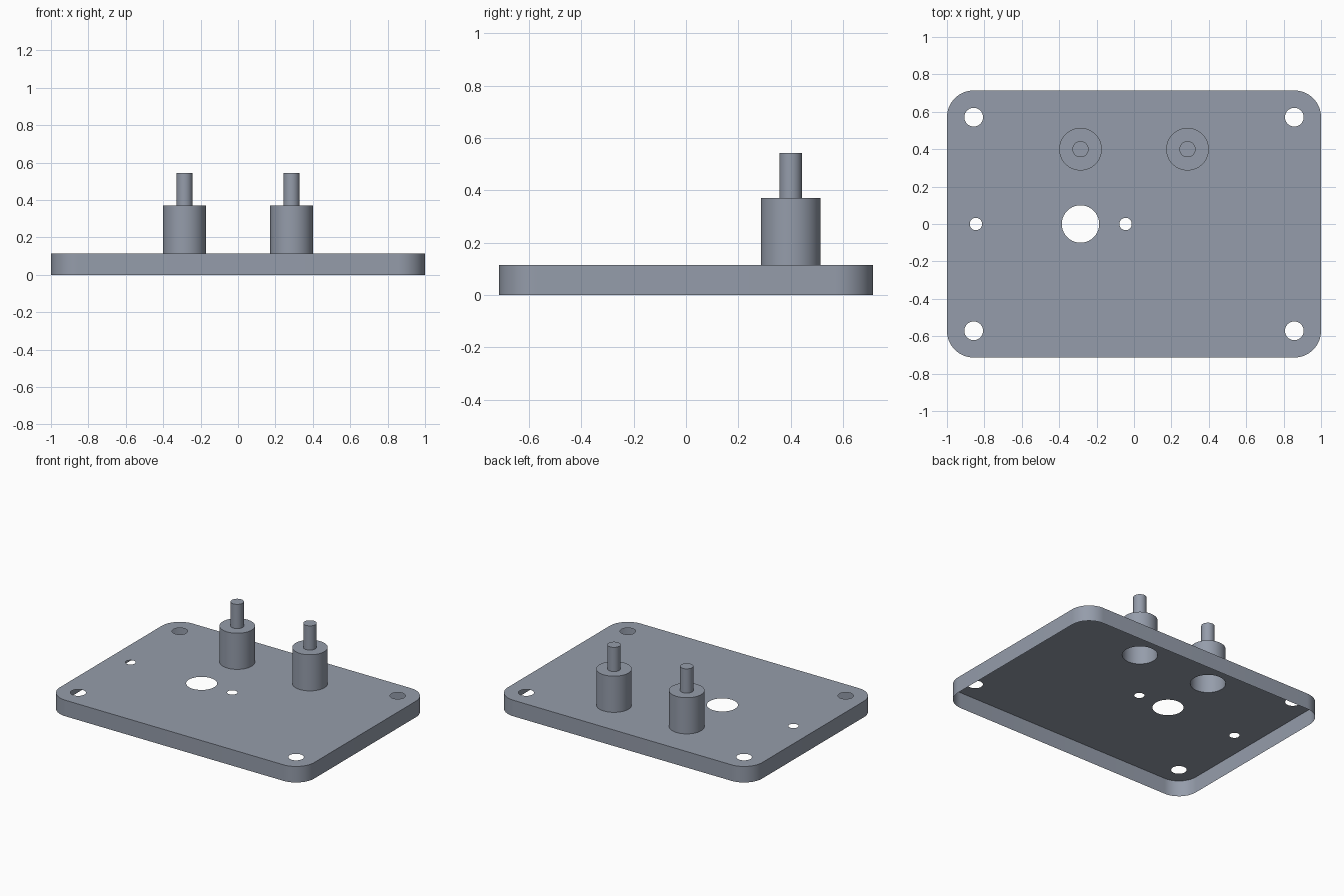
import bpy, bmesh
from math import cos, sin, pi
from mathutils import Vector

cube = bpy.data.objects.get("Cube")
if cube:
    bpy.data.objects.remove(cube)

STEEL = (0.30, 0.335, 0.405, 1)
steel = bpy.data.materials.new("blue grey steel")
steel.use_nodes = True
steel.diffuse_color = STEEL
steel.node_tree.nodes["Principled BSDF"].inputs["Base Color"].default_value = STEEL

HALF_X, HALF_Y, CORNER = 1.0, 0.714, 0.143
TOP = 0.114
BOSS_X, BOSS_Y, BOSS_R, BOSS_TOP = 0.286, 0.4, 0.114, 0.371
PIN_R, PIN_TOP = 0.043, 0.543
SEGMENTS = 64


def arc(cx, cy, r, start, sweep, count):
    """Points along an arc, the end point left out."""
    return [(cx + r * cos(start + sweep * i / count),
             cy + r * sin(start + sweep * i / count)) for i in range(count)]


def circle(cx, cy, r):
    return arc(cx, cy, r, 0, 2 * pi, SEGMENTS)


def ring(bm, points, z):
    return [bm.verts.new((x, y, z)) for x, y in points]


def bridge(bm, low, high):
    n = len(low)
    for i in range(n):
        j = (i + 1) % n
        bm.faces.new((low[i], low[j], high[j], high[i]))


def finish(bm, name):
    mesh = bpy.data.meshes.new(name)
    bm.to_mesh(mesh)
    bm.free()
    mesh.materials.append(steel)
    obj = bpy.data.objects.new(name, mesh)
    bpy.context.collection.objects.link(obj)
    bpy.ops.object.select_all(action='DESELECT')
    obj.select_set(True)
    bpy.context.view_layer.objects.active = obj
    bpy.ops.object.shade_smooth_by_angle()
    return obj


# Rounded plate outline, counter-clockwise from the right side
outline = []
for k, (sx, sy) in enumerate([(1, 1), (-1, 1), (-1, -1), (1, -1)]):
    cx, cy = sx * (HALF_X - CORNER), sy * (HALF_Y - CORNER)
    outline += arc(cx, cy, CORNER, k * pi / 2, pi / 2, 16)
    end = (k + 1) * pi / 2
    outline.append((cx + CORNER * cos(end), cy + CORNER * sin(end)))

# Openings: corner screws, shaft hole, two small holes, hollow boss bases
holes = [circle(sx * 0.857, sy * 0.571, 0.05) for sx in (-1, 1) for sy in (-1, 1)]
holes += [circle(-0.286, 0, 0.1), circle(-0.845, 0, 0.033), circle(-0.045, 0, 0.033)]
holes += [circle(s * BOSS_X, BOSS_Y, BOSS_R) for s in (-1, 1)]

# Plate: pierced top sheet with a thin skirt, open underneath
bm = bmesh.new()
edges = []
rim = ring(bm, outline, TOP)
for loop in [rim] + [ring(bm, h, TOP) for h in holes]:
    edges += [bm.edges.new((loop[i - 1], loop[i])) for i in range(len(loop))]
bmesh.ops.triangle_fill(bm, edges=edges, use_beauty=True, normal=Vector((0, 0, 1)))
bm.normal_update()
for face in bm.faces:
    if face.normal.z < 0:
        face.normal_flip()
bridge(bm, ring(bm, outline, 0), rim)
finish(bm, "cover_plate")

# Hollow stepped bosses with a pin on top
for side, name in ((1, "left_boss"), (-1, "right_boss")):
    bm = bmesh.new()
    profile = [(BOSS_R, TOP), (BOSS_R, BOSS_TOP), (PIN_R, BOSS_TOP), (PIN_R, PIN_TOP)]
    rings = [ring(bm, circle(side * BOSS_X, BOSS_Y, r), z) for r, z in profile]
    for low, high in zip(rings, rings[1:]):
        bridge(bm, low, high)
    bm.faces.new(rings[-1])
    finish(bm, name)
